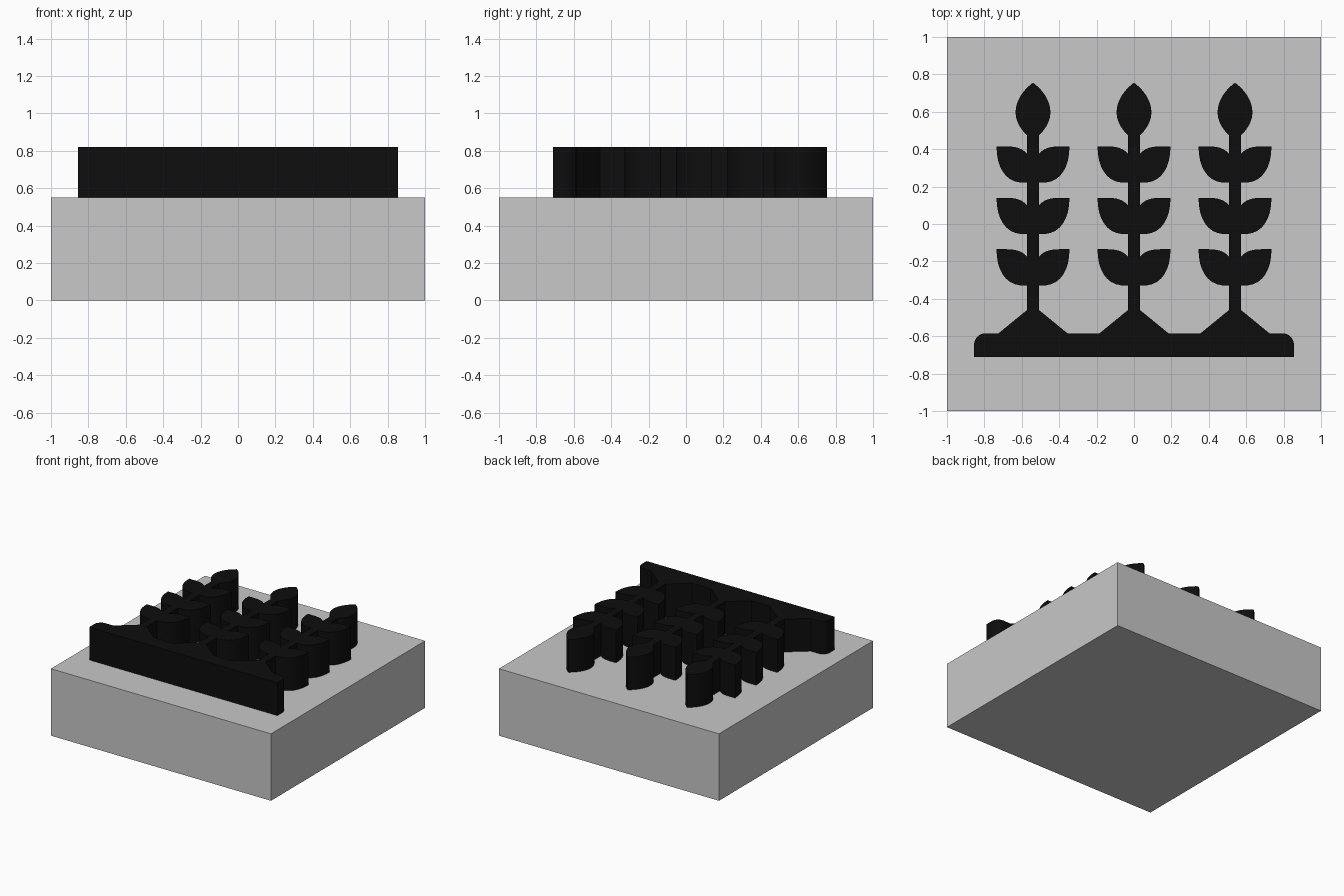
import bpy, bmesh, math
from mathutils import Vector
from mathutils.geometry import interpolate_bezier

if "Cube" in bpy.data.objects:
    bpy.data.objects.remove(bpy.data.objects["Cube"])


def material(name, v):
    m = bpy.data.materials.new(name)
    m.diffuse_color = (v, v, v, 1)
    m.use_nodes = True
    m.node_tree.nodes["Principled BSDF"].inputs["Base Color"].default_value = m.diffuse_color
    return m


def prism(name, outline, z0, z1, mat):
    """Extrude a counter-clockwise outline from z0 to z1."""
    bm = bmesh.new()
    face = bm.faces.new([bm.verts.new((x, y, z0)) for x, y in outline])
    ext = bmesh.ops.extrude_face_region(bm, geom=[face], use_keep_orig=True)
    for v in ext["geom"]:
        if isinstance(v, bmesh.types.BMVert):
            v.co.z = z1
    bmesh.ops.recalc_face_normals(bm, faces=bm.faces)
    bmesh.ops.triangulate(bm, faces=[f for f in bm.faces if len(f.verts) > 4])
    me = bpy.data.meshes.new(name)
    bm.to_mesh(me)
    bm.free()
    ob = bpy.data.objects.new(name, me)
    bpy.context.collection.objects.link(ob)
    me.materials.append(mat)
    bpy.context.view_layer.objects.active = ob
    bpy.ops.object.select_all(action='DESELECT')
    ob.select_set(True)
    bpy.ops.object.shade_smooth_by_angle(angle=math.radians(30))
    return ob


def curve(a, b, c, d, n=10):
    pts = interpolate_bezier(*[Vector((p[0], p[1], 0)) for p in (a, b, c, d)], n)
    return [(p.x, p.y) for p in pts]


STEM = 0.032

# right half of one plant, from the mound up to the bud tip
half = [(0.185, -0.585), (STEM, -0.46)]
for top in (-0.135, 0.14, 0.415):
    half += curve((STEM, top - 0.193), (0.14, top - 0.205),
                  (0.195, top - 0.12), (0.195, top))
    half += curve((0.195, top), (0.13, top), (0.07, top + 0.006), (STEM, top - 0.04))[1:]
half += curve((STEM, 0.475), (0.07, 0.51), (0.093, 0.55), (0.093, 0.60))
half += curve((0.093, 0.60), (0.093, 0.66), (0.05, 0.72), (0.0, 0.755))[1:]
plant = half + [(-x, y) for x, y in reversed(half[:-1])]

# soil bar with rounded upper corners
W, R = 0.855, 0.06
corner = [(W - R + R * math.cos(a), -0.585 - R + R * math.sin(a))
          for a in (i * math.pi / 16 for i in range(9))]
outline = [(-W, -0.71), (W, -0.71)] + corner
for cx in (0.54, 0.0, -0.54):
    outline += [(x + cx, y) for x, y in plant]
outline += [(-x, y) for x, y in reversed(corner)]

# parts
prism("base_block", [(-1, -1), (1, -1), (1, 1), (-1, 1)], 0, 0.55,
      material("light grey", 0.58))
prism("crop_relief", outline, 0.55, 0.82, material("black", 0.004))
